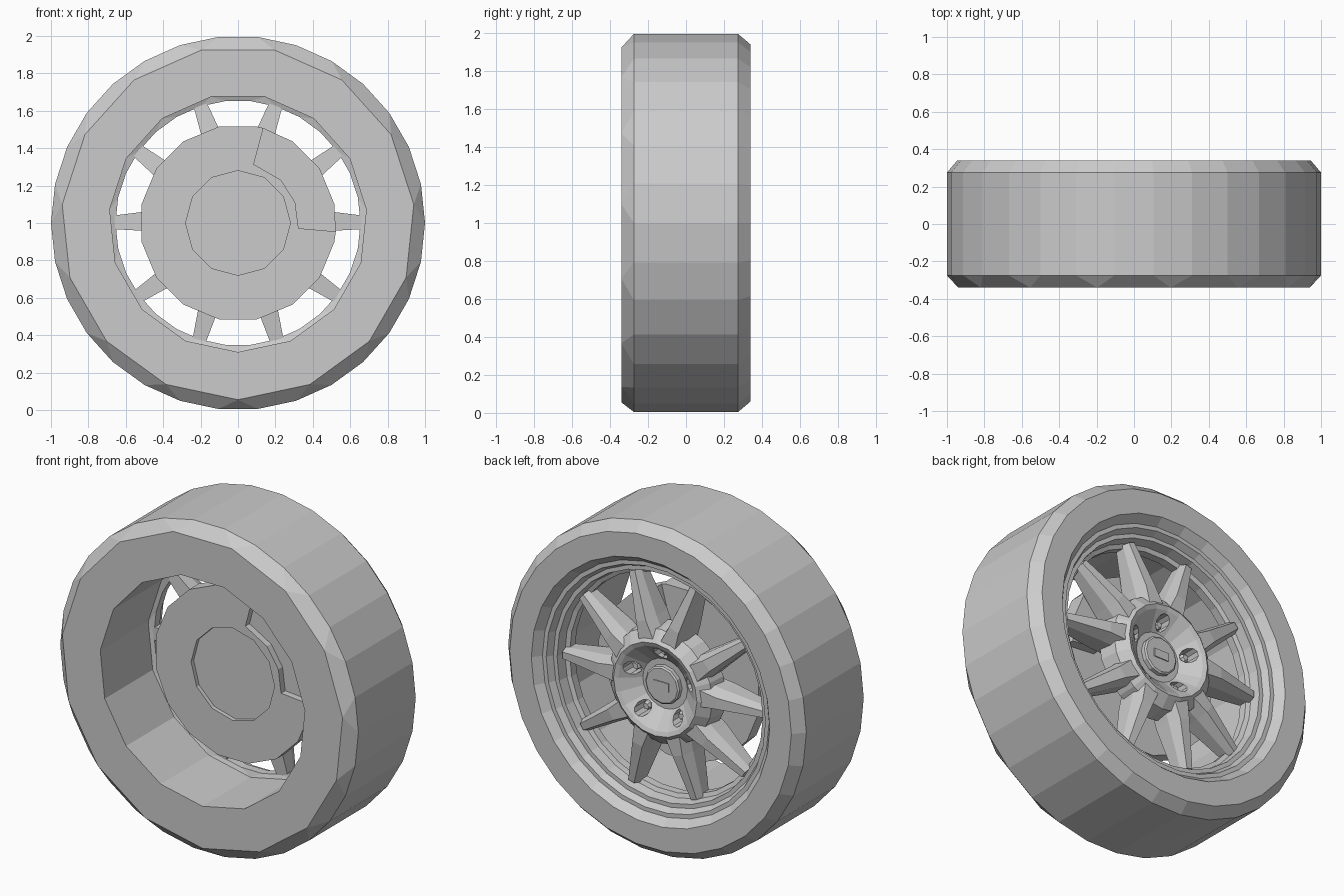
import bpy, bmesh
from math import cos, sin, radians, pi, hypot
from mathutils import Vector

cube = bpy.data.objects.get("Cube")
if cube:
    bpy.data.objects.remove(cube)

grey = bpy.data.materials.new("plain grey")
grey.use_nodes = True
grey.diffuse_color = (0.6, 0.6, 0.6, 1)
grey.node_tree.nodes["Principled BSDF"].inputs["Base Color"].default_value = (0.6, 0.6, 0.6, 1)


def polar(r, deg, y):
    a = radians(deg)
    return Vector((r * cos(a), y, 1 + r * sin(a)))


def finish(name, bm):
    bmesh.ops.recalc_face_normals(bm, faces=bm.faces)
    me = bpy.data.meshes.new(name)
    bm.to_mesh(me)
    bm.free()
    me.materials.append(grey)
    ob = bpy.data.objects.new(name, me)
    bpy.context.collection.objects.link(ob)
    return ob


def ring(bm, n, phase, r, y, centre=(0, 0)):
    shift = Vector((centre[0], 0, centre[1]))
    return [bm.verts.new(polar(r, phase + 360 * i / n, y) + shift) for i in range(n)]


def bridge(bm, a, b):
    n = len(a)
    for i in range(n):
        j = (i + 1) % n
        bm.faces.new((a[i], a[j], b[j], b[i]))


def lathe(name, n, phase, profile, centre=(0, 0)):
    """Solid of revolution about the axle, capped at both ends."""
    bm = bmesh.new()
    rings = [ring(bm, n, phase, r, y, centre) for r, y in profile]
    for a, b in zip(rings, rings[1:]):
        bridge(bm, a, b)
    bm.faces.new(rings[0])
    bm.faces.new(rings[-1])
    return finish(name, bm)


def prism(name, outline, y0, y1):
    """Outline in the wheel plane, extruded along the axle."""
    bm = bmesh.new()
    a = [bm.verts.new((x, y0, z)) for x, z in outline]
    b = [bm.verts.new((x, y1, z)) for x, z in outline]
    bridge(bm, a, b)
    bm.faces.new(a)
    bm.faces.new(b)
    return finish(name, bm)


# Tyre and rim: a fine outer half joined to a coarse inner half
bm = bmesh.new()
outer = [(1, -0.275), (1, 0.275), (0.945, 0.34), (0.8, 0.34), (0.76, 0.29),
         (0.735, 0.29), (0.715, 0.25), (0.69, 0.25), (0.68, 0.19), (0.655, 0.18), (0.655, 0.13)]
fine = [ring(bm, 30, -84, r, y) for r, y in outer]
inner = [(0.945, -0.34), (0.69, -0.34), (0.69, 0.12)]
coarse = [ring(bm, 15, -90, r, y) for r, y in inner]
for loops in (fine, coarse):
    for a, b in zip(loops, loops[1:]):
        bridge(bm, a, b)
for big, small in ((fine[0], coarse[0]), (fine[-1], coarse[-1])):
    for k in range(15):
        p, q, s = big[2 * k - 1], big[2 * k], big[(2 * k + 1) % 30]
        bm.faces.new((small[k], p, q))
        bm.faces.new((small[k], q, s, small[(k + 1) % 15]))
finish("tyre_and_rim", bm)

# Brake disc with a shallow central recess and a notch for the caliper
FRONT, BACK = -0.05, 0.04
notch = [0.325 * Vector((cos(radians(a)), sin(radians(a)))) for a in (-5, 20, 45, 75)]
rim_pts = [0.525 * Vector((cos(radians(a)), sin(radians(a))))
           for a in [75] + [78.75 + 22.5 * i for i in range(13)] + [-5]]
path = [(p.x, 1 + p.y) for p in rim_pts + notch]
bm = bmesh.new()
front = [bm.verts.new((x, FRONT, z)) for x, z in path]
back = [bm.verts.new((x, BACK, z)) for x, z in path]
bridge(bm, front, back)
bm.faces.new(back)
hole = ring(bm, 12, 90, 0.28, FRONT)
floor = ring(bm, 12, 90, 0.28, FRONT + 0.025)
bridge(bm, hole, floor)
bm.faces.new(floor)
edges = [bm.edges.get((l[i - 1], l[i])) or bm.edges.new((l[i - 1], l[i]))
         for l in (front, hole) for i in range(len(l))]
bmesh.ops.triangle_fill(bm, edges=edges, use_beauty=True, normal=(0, -1, 0))
finish("brake_disc", bm)

# Caliper filling the notch, reaching toward the spokes
arc = [(0.525, a) for a in (-5, 11.25, 33.75, 56.25, 75)] + [(0.325, a) for a in (75, 45, 20, -5)]
outline = [(p.x, p.z) for p in (polar(r, a, 0) for r, a in arc)]
prism("brake_caliper", outline, FRONT + 0.04, 0.1)

# Axle stub between disc and hub
lathe("axle_stub", 12, 90, [(0.2, 0.0), (0.2, 0.14)])

# Dished hub with five lug holes
hub = lathe("hub", 20, 0, [(0.3, 0.09), (0.36, 0.13), (0.345, 0.24), (0.28, 0.295),
                           (0.255, 0.285), (0.15, 0.2)])
lug_angles = [90 + 72 * k for k in range(5)]
for a in lug_angles:
    c = (0.2 * cos(radians(a)), 0.2 * sin(radians(a)))
    cutter = lathe("lug_hole_cutter", 10, 0, [(0.042, 0.16), (0.042, 0.4)], c)
    cutter.hide_render = True
    mod = hub.modifiers.new("lug_hole", "BOOLEAN")
    mod.operation, mod.solver, mod.object = "DIFFERENCE", "EXACT", cutter
    bpy.context.view_layer.objects.active = hub
    bpy.ops.object.modifier_apply(modifier=mod.name)
    bpy.data.objects.remove(cutter)
    lathe("lug_nut", 6, a, [(0.026, 0.15), (0.026, 0.205), (0.018, 0.215)], c)

# Centre cap with a small plain plate
lathe("centre_cap", 12, 90, [(0.115, 0.19), (0.115, 0.225), (0.105, 0.232)])
prism("cap_plate", [(-0.05, 0.975), (0.05, 0.975), (0.05, 1.025), (-0.05, 1.025)], 0.23, 0.238)

# Five V-shaped spoke pairs: tapered bars with bevelled outer edges
for k, base in enumerate(lug_angles):
    out = Vector((cos(radians(base)), sin(radians(base))))
    side = Vector((out.y, -out.x))
    for s in (-1, 1):
        start, end = out * 0.27 + side * s * 0.07, out * 0.64 + side * s * 0.205
        across = (end - start).normalized()
        across = Vector((across.y, -across.x))
        bm = bmesh.new()
        sections = []
        for p, wide, narrow, low, high in ((start, 0.075, 0.05, 0.11, 0.28),
                                           (start.lerp(end, 0.3), 0.06, 0.034, 0.1, 0.275),
                                           (end, 0.036, 0.02, 0.13, 0.225)):
            mid = low + (high - low) * 0.6
            shape = [(-wide, low), (-wide, mid), (-narrow, high),
                     (narrow, high), (wide, mid), (wide, low)]
            pts = [(p + across * w, y) for w, y in shape]
            sections.append([bm.verts.new((q.x, y, 1 + q.y)) for q, y in pts])
        for a, b in zip(sections, sections[1:]):
            bridge(bm, a, b)
        bm.faces.new(sections[0])
        bm.faces.new(sections[-1])
        finish("spoke_%d_%s" % (k + 1, "a" if s < 0 else "b"), bm)
